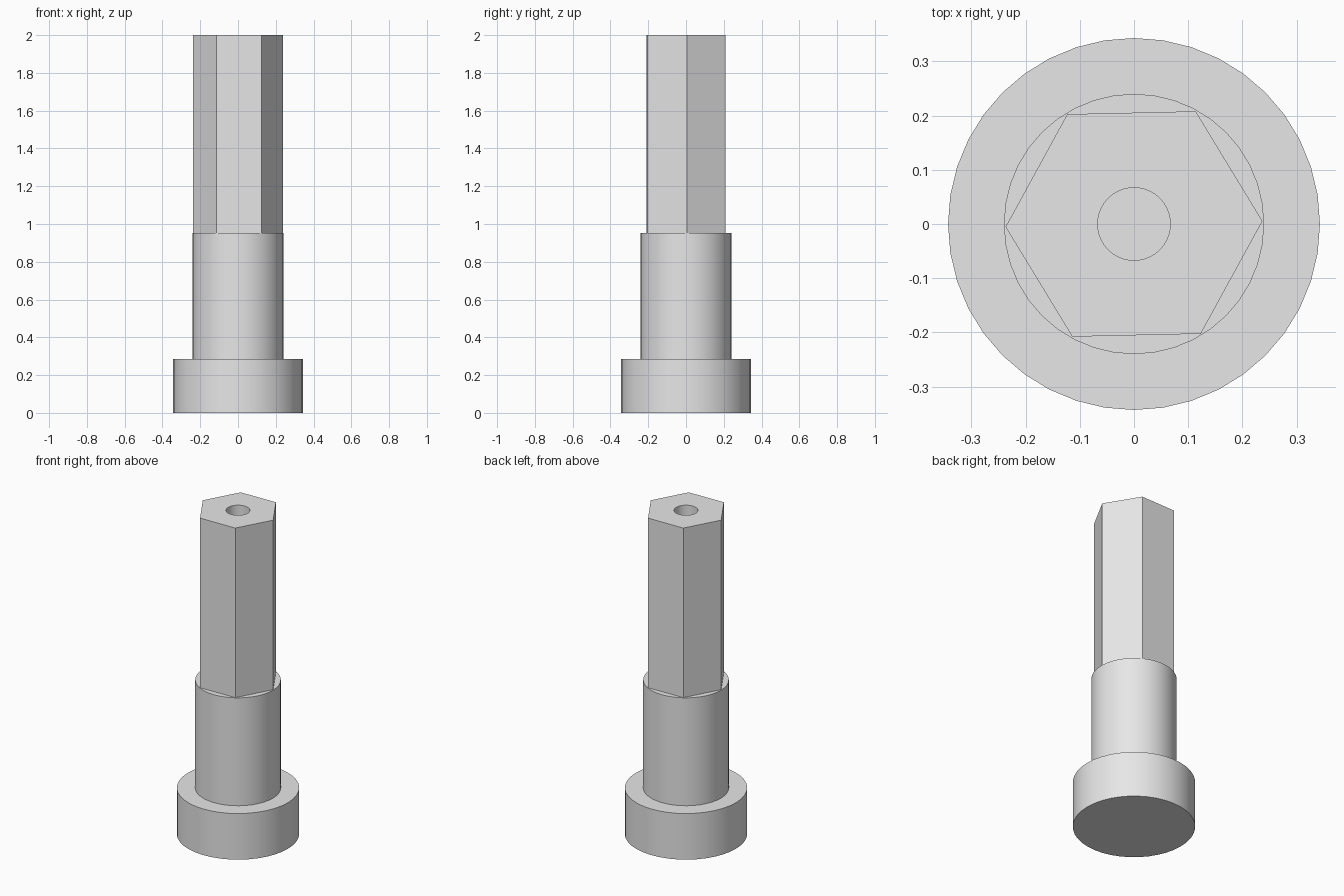
import bpy, bmesh, math

cube = bpy.data.objects.get("Cube")
if cube:
    bpy.data.objects.remove(cube, do_unlink=True)

steel = bpy.data.materials.new("plain_grey")
steel.use_nodes = True
GREY = (0.8, 0.8, 0.8, 1.0)
steel.diffuse_color = GREY
steel.node_tree.nodes["Principled BSDF"].inputs["Base Color"].default_value = GREY

ROUND = 40
HEX_TURN = math.radians(1.3)
HEAD_R, COLLAR_R, HEX_R, HOLE_R = 0.343, 0.24, 0.237, 0.067
HEAD_TOP, COLLAR_TOP, TOP, HOLE_FLOOR = 0.285, 0.952, 2.0, 1.5


def build(name, loops, cap_start=False, cap_end=False):
    """Skin a stack of loops (radius, z, sides); flat shoulders are filled between loops."""
    bm = bmesh.new()
    rings = []
    for radius, z, sides in loops:
        turn = HEX_TURN if sides == 6 else 0.0
        angles = [turn + math.tau * i / sides for i in range(sides)]
        rings.append([bm.verts.new((radius * math.cos(a), radius * math.sin(a), z)) for a in angles])
    for a, b in zip(rings, rings[1:]):
        if len(a) == len(b):
            n = len(a)
            for i in range(n):
                j = (i + 1) % n
                bm.faces.new((a[i], a[j], b[j], b[i]))
        else:
            edges = []
            for ring in (a, b):
                for v, w in zip(ring, ring[1:] + ring[:1]):
                    edges.append(bm.edges.get((v, w)) or bm.edges.new((v, w)))
            fill = bmesh.ops.triangle_fill(bm, edges=edges, use_beauty=True, normal=(0, 0, 1))
            for f in fill["geom"]:
                if isinstance(f, bmesh.types.BMFace):
                    f.normal_update()
                    if f.normal.z < 0:
                        f.normal_flip()
    if cap_start:
        bm.faces.new(rings[0][::-1])
    if cap_end:
        bm.faces.new(rings[-1])
    mesh = bpy.data.meshes.new(name)
    bm.to_mesh(mesh)
    bm.free()
    mesh.materials.append(steel)
    obj = bpy.data.objects.new(name, mesh)
    bpy.context.collection.objects.link(obj)
    bpy.ops.object.select_all(action="DESELECT")
    obj.select_set(True)
    bpy.context.view_layer.objects.active = obj
    bpy.ops.object.shade_smooth_by_angle(angle=math.radians(30))
    return obj


# Wide round head with its flat shoulder
build("head", [(HEAD_R, 0, ROUND), (HEAD_R, HEAD_TOP, ROUND), (COLLAR_R, HEAD_TOP, ROUND)],
      cap_start=True)

# Round collar, ending in the ledge around the hexagon
build("collar", [(COLLAR_R, HEAD_TOP, ROUND), (COLLAR_R, COLLAR_TOP, ROUND), (HEX_R, COLLAR_TOP, 6)])

# Hexagonal shaft with a blind hole in its end
build("hex_shaft", [(HEX_R, COLLAR_TOP, 6), (HEX_R, TOP, 6), (HOLE_R, TOP, ROUND),
                    (HOLE_R, HOLE_FLOOR, ROUND)], cap_end=True)
